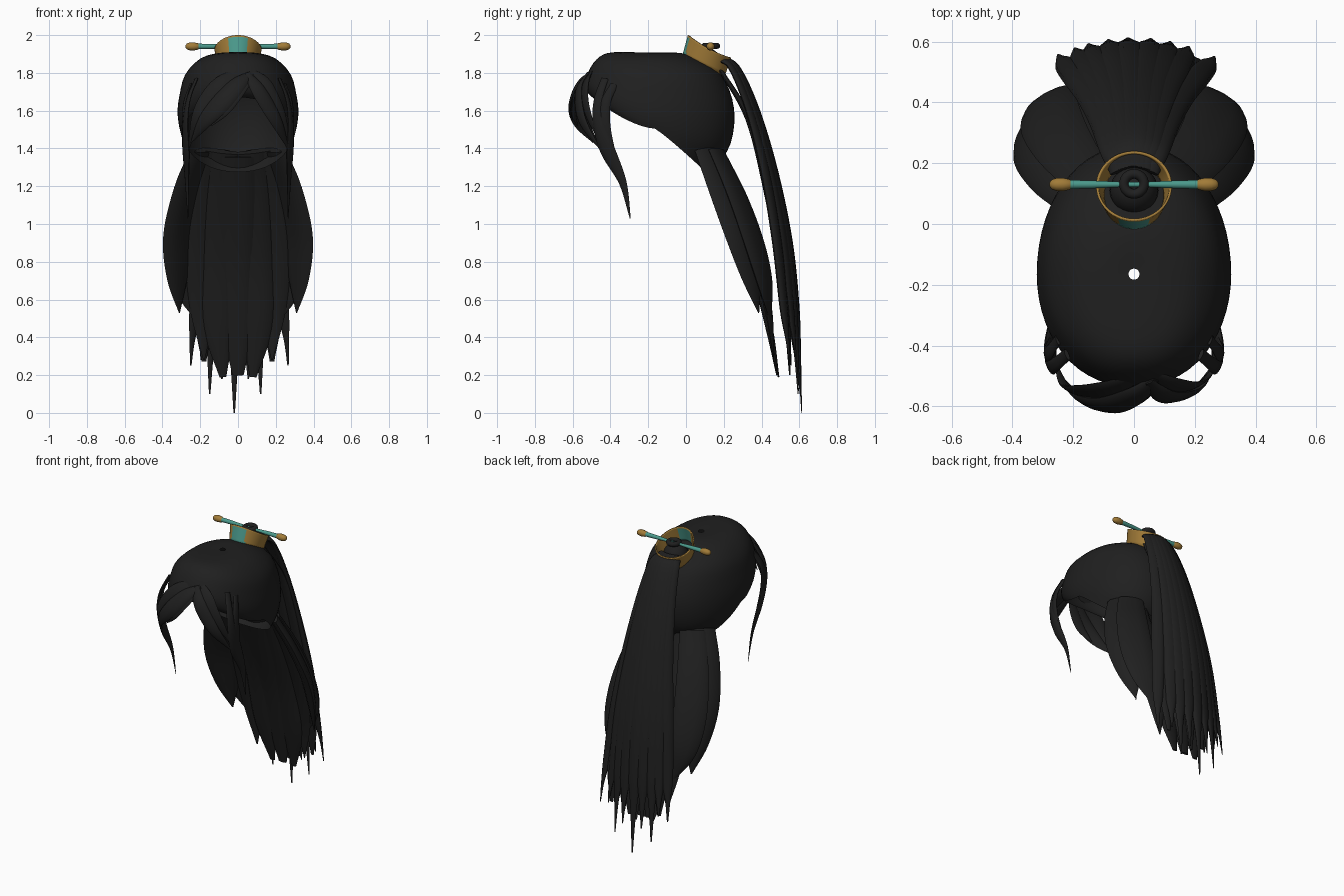
import bpy, math
from mathutils import Vector

cube = bpy.data.objects.get("Cube")
if cube:
    bpy.data.objects.remove(cube, do_unlink=True)


def material(name, rgb):
    m = bpy.data.materials.new(name)
    m.use_nodes = True
    col = (*rgb, 1)
    m.diffuse_color = col
    bsdf = m.node_tree.nodes["Principled BSDF"]
    bsdf.inputs["Base Color"].default_value = col
    bsdf.inputs["Roughness"].default_value = 0.6
    return m


HAIR = material("black hair", (0.014, 0.014, 0.014))
GOLD = material("antique gold", (0.36, 0.2, 0.04))
TEAL = material("teal jade", (0.07, 0.32, 0.26))


def build(name, verts, faces, mats, angle=50):
    me = bpy.data.meshes.new(name)
    me.from_pydata([tuple(v) for v in verts], [], faces)
    for m in mats:
        me.materials.append(m)
    ob = bpy.data.objects.new(name, me)
    bpy.context.collection.objects.link(ob)
    bpy.ops.object.select_all(action="DESELECT")
    ob.select_set(True)
    bpy.context.view_layer.objects.active = ob
    bpy.ops.object.mode_set(mode="EDIT")
    bpy.ops.mesh.select_all(action="SELECT")
    bpy.ops.mesh.normals_make_consistent(inside=False)
    bpy.ops.object.mode_set(mode="OBJECT")
    bpy.ops.object.shade_smooth_by_angle(angle=math.radians(angle))
    return ob


def ring_faces(rows, n):
    return [(r * n + i, r * n + (i + 1) % n, (r + 1) * n + (i + 1) % n, (r + 1) * n + i)
            for r in range(rows - 1) for i in range(n)]


def spline(points, steps=6):
    """Smooth samples through the points (any dimension)."""
    p = [Vector(q) for q in points]
    p = [2 * p[0] - p[1]] + p + [2 * p[-1] - p[-2]]
    out = []
    for a, b, c, d in zip(p, p[1:], p[2:], p[3:]):
        for k in range(steps):
            t = k / steps
            out.append(0.5 * (2 * b + (c - a) * t + (2 * a - 5 * b + 4 * c - d) * t * t
                              + (3 * b - a - 3 * c + d) * t ** 3))
    return out + [p[-2]]


def lock(name, points, outward, flat=0.35, n=10):
    """Tapered strand: points are x, y, z, half width; outward is the flat side."""
    s = spline(points)
    pos = [v.to_3d() for v in s]
    verts = []
    for i, c in enumerate(pos):
        t = (pos[min(i + 1, len(pos) - 1)] - pos[max(i - 1, 0)]).normalized()
        o = Vector(outward)
        o = (o - t * o.dot(t)).normalized()
        side = t.cross(o)
        w = max(s[i][3], 0.003)
        for k in range(n):
            a = math.tau * k / n
            verts.append(c + side * w * math.cos(a) + o * w * flat * math.sin(a))
    faces = ring_faces(len(pos), n)
    faces += [tuple(range(n)), tuple(range(len(verts) - n, len(verts)))]
    return build(name, verts, faces, [HAIR])


def both(name, points, outward, flat=0.35):
    for label, s in (("left", 1), ("right", -1)):
        lock(label + "_" + name, [(s * x, y, z, w) for x, y, z, w in points],
             (s * outward[0], outward[1], outward[2]), flat)


# Hair cap: front, side and back profiles (radius, height) blended round the head
front = spline([(.018, 1.905), (.14, 1.91), (.25, 1.905), (.31, 1.87), (.35, 1.81), (.37, 1.75),
                (.36, 1.70), (.33, 1.67)], 3)
side = spline([(.018, 1.905), (.1, 1.905), (.2, 1.875), (.28, 1.79), (.31, 1.68), (.32, 1.60),
               (.315, 1.54), (.305, 1.505)], 3)
back = spline([(.018, 1.905), (.14, 1.905), (.25, 1.865), (.35, 1.795), (.41, 1.66), (.42, 1.52),
               (.38, 1.38), (.27, 1.275)], 3)
N = 56
verts = []
for f, s, b in zip(front, side, back):
    for i in range(N):
        a = math.tau * i / N
        c, sn = math.cos(a), math.sin(a)
        e, power = (f, 1.6) if c > 0 else (b, 1.1)
        z = s[1] + (e[1] - s[1]) * abs(c) ** power
        verts.append((s[0] * math.copysign(abs(sn) ** .9, sn), -.165 - e[0] * c, z))
build("hair_cap", verts, ring_faces(len(front), N), [HAIR])

# Fringe sweeping out from an off-centre parting
lock("fringe_right_front", [(.07, -.51, 1.80, .015), (0, -.565, 1.74, .045), (-.09, -.595, 1.64, .055),
     (-.18, -.57, 1.54, .04), (-.25, -.49, 1.43, .003)], (-.3, -1, .3))
lock("fringe_right_outer", [(.05, -.49, 1.82, .015), (-.08, -.54, 1.75, .045), (-.17, -.55, 1.66, .04),
     (-.225, -.535, 1.55, .028), (-.26, -.45, 1.40, .003)], (-.4, -1, .3), .25)
lock("fringe_right_inner", [(.08, -.53, 1.78, .012), (0, -.58, 1.69, .03), (-.07, -.597, 1.6, .028),
     (-.14, -.575, 1.52, .003)], (-.3, -1, .2))
lock("fringe_left_front", [(.05, -.52, 1.80, .015), (.1, -.565, 1.72, .038), (.16, -.565, 1.62, .04),
     (.215, -.535, 1.52, .03), (.27, -.45, 1.39, .003)], (.3, -1, .3))
lock("fringe_left_outer", [(.05, -.49, 1.82, .015), (.13, -.53, 1.75, .042), (.19, -.535, 1.66, .035),
     (.235, -.51, 1.56, .025), (.27, -.46, 1.44, .003)], (.4, -1, .3), .25)

# Face-framing locks
both("temple_lock", [(.22, -.43, 1.77, .02), (.262, -.465, 1.66, .024), (.278, -.465, 1.54, .03),
     (.275, -.415, 1.39, .042), (.27, -.335, 1.22, .022), (.265, -.295, 1.03, .003)], (1, -.4, 0))
both("cheek_lock", [(.25, -.38, 1.74, .02), (.28, -.425, 1.64, .026), (.285, -.425, 1.5, .028),
     (.27, -.36, 1.31, .003)], (1, -.2, 0))

# Loose hair hanging from the nape
both("outer_nape_lock", [(.19, .11, 1.39, .09), (.265, .19, 1.19, .105), (.315, .28, .95, .11),
     (.32, .345, .72, .075), (.31, .385, .53, .004)], (.6, .6, .3), .3)
both("rear_nape_lock", [(.16, .16, 1.39, .08), (.24, .27, 1.15, .10), (.28, .36, .9, .105),
     (.27, .42, .68, .08), (.21, .45, .48, .006)], (.5, .9, .3), .25)
both("middle_nape_lock", [(.12, .14, 1.39, .09), (.16, .25, 1.15, .10), (.18, .36, .85, .10),
     (.185, .435, .55, .07), (.18, .465, .28, .004)], (.2, 1, .3), .25)
both("inner_nape_lock", [(.06, .13, 1.38, .09), (.08, .23, 1.15, .09), (.095, .355, .8, .09),
     (.1, .44, .45, .08), (.08, .49, .19, .018)], (0, 1, .3), .25)
lock("centre_nape_lock", [(0, .13, 1.36, .10), (0, .23, 1.12, .10), (0, .355, .78, .09),
     (0, .44, .45, .08), (0, .485, .2, .03)], (0, 1, .3), .25)

# High ponytail: a fan of long locks, the outermost slimmer and flicked out
tips = [(-.25, .25), (-.195, .28), (-.15, .10), (-.085, .18), (-.02, 0), (.055, .18),
        (.12, .10), (.18, .28), (.265, .25)]
for i, (e, tip) in enumerate(tips):
    back_in = .06 * (e / .26) ** 2
    slim = 1 - 2.2 * abs(e) ** 1.5
    path = [(.23, .185, 1.875, .03), (.33, .268, 1.825, .044), (.45, .37, 1.6, .05), (.6, .465, 1.27, .058),
            (.78, .54, .9, .06), (.9, .58, .55, .05), (.97, .6, .28 + tip * .4, .022)]
    pts = [(u * e, y - back_in * min(1, 1.2 * u), z, w * slim) for u, y, z, w in path]
    pts.append((e, .613 - back_in, tip, .004))
    lock("ponytail_lock_%d" % (i + 1), pts, (e * 2, 1, .3), .45)
for i, e in enumerate((-.18, -.09, 0, .09, .18)):
    lock("ponytail_under_lock_%d" % (i + 1),
         [(.25 * e, .18, 1.82, .03), (.5 * e, .33, 1.56, .045), (.7 * e, .425, 1.2, .052),
          (.88 * e, .5, .8, .055), (e, .535, .5, .05), (e, .55, .2 + abs(e) * .4, .012)],
         (e, 1, .3), .35)

# Topknot inside the crown, with a small coil around the hairpin
bpy.ops.mesh.primitive_uv_sphere_add(segments=24, ring_count=12, radius=.08, location=(0, .11, 1.85))
knot = bpy.context.object
knot.name = "topknot_base"
bpy.ops.object.shade_smooth()
bpy.ops.mesh.primitive_torus_add(major_segments=32, minor_segments=12, major_radius=.033,
                                 minor_radius=.016, location=(0, .132, 1.943))
coil = bpy.context.object
coil.name = "topknot_coil"
bpy.ops.object.shade_smooth()
for ob in (knot, coil):
    ob.data.materials.append(HAIR)

# Tilted crown, peaked at the front with a teal panel
N, ROWS = 64, 6
verts = []
for r in range(ROWS):
    t = (r / (ROWS - 2)) * .92 if r < ROWS - 1 else 1
    for i in range(N):
        a = math.tau * (i + .5) / N
        c, s = math.cos(a), math.sin(a)
        low = Vector((.103 * s, .092 - .112 * c, 1.835 + .055 * c))
        high = Vector((.125 * s, .125 - .115 * c, 1.925 + .06 * c + .015 * c * c))
        verts.append(low.lerp(high, t))
crown = build("crown", verts, ring_faces(ROWS, N), [GOLD, TEAL])
for p in crown.data.polygons:
    if abs(p.center.x) < .05 and p.center.y < .08 and p.index < (ROWS - 2) * N:
        p.material_index = 1
mod = crown.modifiers.new("thickness", "SOLIDIFY")
mod.thickness = .008


# Hairpin turned along the x axis
def turned(name, profile, mat, n=16):
    verts = [(x, .13 + r * math.cos(math.tau * k / n), 1.94 + r * math.sin(math.tau * k / n))
             for x, r in profile for k in range(n)]
    faces = ring_faces(len(profile), n)
    faces += [tuple(range(n)), tuple(range(len(verts) - n, len(verts)))]
    build(name, verts, faces, [mat])


turned("hairpin_shaft", [(-.22, .015), (-.14, .013), (-.05, .009), (.05, .009), (.14, .013), (.22, .015)], TEAL)
for label, s in (("left", 1), ("right", -1)):
    turned(label + "_hairpin_tip", [(s * x, r) for x, r in
           ((.205, .012), (.212, .017), (.235, .022), (.255, .021), (.27, .016), (.278, .006))], GOLD)
